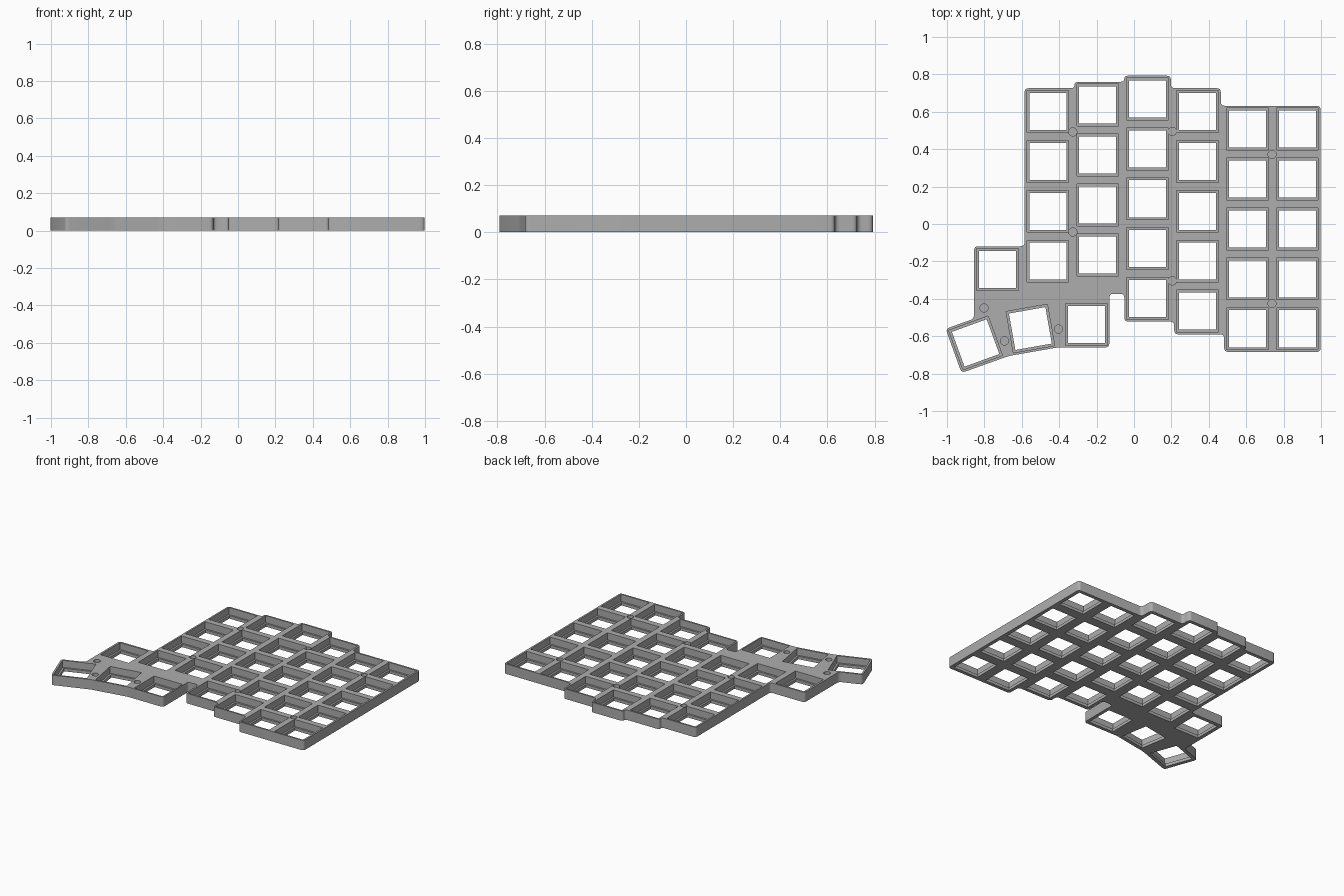
import bpy, bmesh, math
from mathutils import Vector, Matrix

if "Cube" in bpy.data.objects:
    bpy.data.objects.remove(bpy.data.objects["Cube"])

THICK, LEDGE = 0.071, 0.021        # plate height, height of the pocket floor
POCKET, HOLE = 0.112, 0.099        # half sizes of pocket and through hole
PITCH = 0.267

grey = bpy.data.materials.new("plate grey")
grey.diffuse_color = (0.42, 0.42, 0.42, 1)
grey.use_nodes = True
grey.node_tree.nodes["Principled BSDF"].inputs["Base Color"].default_value = grey.diffuse_color


def prism(name, pts, z0, z1):
    """Extrude a flat outline between two heights."""
    bm = bmesh.new()
    face = bm.faces.new([bm.verts.new((x, y, z0)) for x, y in pts])
    ext = bmesh.ops.extrude_face_region(bm, geom=[face])
    bmesh.ops.translate(bm, vec=(0, 0, z1 - z0),
                        verts=[v for v in ext["geom"] if isinstance(v, bmesh.types.BMVert)])
    bmesh.ops.recalc_face_normals(bm, faces=bm.faces)
    me = bpy.data.meshes.new(name)
    bm.to_mesh(me)
    bm.free()
    ob = bpy.data.objects.new(name, me)
    bpy.context.collection.objects.link(ob)
    me.materials.append(grey)
    return ob


def rounded(pts, r, steps=4):
    """Soften every corner of an outline with a short curve."""
    out, n = [], len(pts)
    for i in range(n):
        a, b, c = (Vector(pts[(i + k) % n]) for k in (-1, 0, 1))
        p = b + (a - b).normalized() * min(r, (a - b).length * 0.45)
        q = b + (c - b).normalized() * min(r, (c - b).length * 0.45)
        for s in range(steps + 1):
            t = s / steps
            out.append(p * (1 - t) ** 2 + b * 2 * t * (1 - t) + q * t * t)
    return out


def square(cx, cy, half, deg):
    rot = Matrix.Rotation(math.radians(deg), 2)
    return [Vector((cx, cy)) + rot @ Vector((sx * half, sy * half))
            for sx, sy in ((-1, -1), (1, -1), (1, 1), (-1, 1))]


# Stepped outline of the plate, clockwise from the back left
outline = [(-0.585, 0.726), (-0.318, 0.726), (-0.318, 0.760), (-0.052, 0.760), (-0.052, 0.793),
           (0.197, 0.793), (0.197, 0.726), (0.464, 0.726), (0.464, 0.632), (0.998, 0.632),
           (0.998, -0.684), (0.482, -0.684), (0.482, -0.590), (0.215, -0.590), (0.215, -0.522),
           (-0.052, -0.522), (-0.052, -0.373), (-0.132, -0.373), (-0.132, -0.660), (-0.409, -0.660),
           (-0.670, -0.706), (-0.922, -0.796), (-1.007, -0.561), (-0.855, -0.506),
           (-0.855, -0.119), (-0.585, -0.119)]
plate = prism("switch_plate", rounded(outline, 0.022), 0, THICK)

# Key positions: six columns (x, top y, count) and the thumb cluster
keys = []
for x, top, count in ((-0.461, 0.602, 4), (-0.194, 0.636, 4), (0.073, 0.669, 5),
                      (0.339, 0.602, 5), (0.606, 0.508, 5), (0.873, 0.508, 5)):
    keys += [(x, top - i * PITCH, 0) for i in range(count)]
keys += [(-0.729, -0.244, 0), (-0.254, -0.537, 0), (-0.554, -0.559, 10), (-0.847, -0.636, 20)]

# Cutters: stepped key openings and blind screw holes
cutters = []
for x, y, deg in keys:
    cutters.append(prism("pocket_cutter", square(x, y, POCKET, deg), LEDGE, THICK + 0.05))
    cutters.append(prism("hole_cutter", square(x, y, HOLE, deg), -0.05, LEDGE + 0.02))
for x, y in ((-0.327, 0.492), (0.205, 0.495), (0.738, 0.372), (-0.327, -0.043), (0.205, -0.304),
             (0.738, -0.425), (-0.802, -0.449), (-0.692, -0.625), (-0.404, -0.562)):
    ring = [(x + 0.022 * math.cos(a * math.tau / 24), y + 0.022 * math.sin(a * math.tau / 24))
            for a in range(24)]
    cutters.append(prism("screw_cutter", ring, LEDGE, THICK + 0.05))

helpers = bpy.data.collections.new("cutters")
for ob in cutters:
    bpy.context.collection.objects.unlink(ob)
    helpers.objects.link(ob)
mod = plate.modifiers.new("openings", 'BOOLEAN')
mod.operation, mod.solver = 'DIFFERENCE', 'EXACT'
mod.operand_type, mod.collection = 'COLLECTION', helpers
mod.use_self = True

# Apply the cuts, drop the helpers, keep hard edges
bpy.context.view_layer.objects.active = plate
plate.select_set(True)
bpy.ops.object.modifier_apply(modifier=mod.name)
for ob in cutters:
    bpy.data.objects.remove(ob)
bpy.data.collections.remove(helpers)
bpy.ops.object.shade_smooth_by_angle(angle=math.radians(30))
